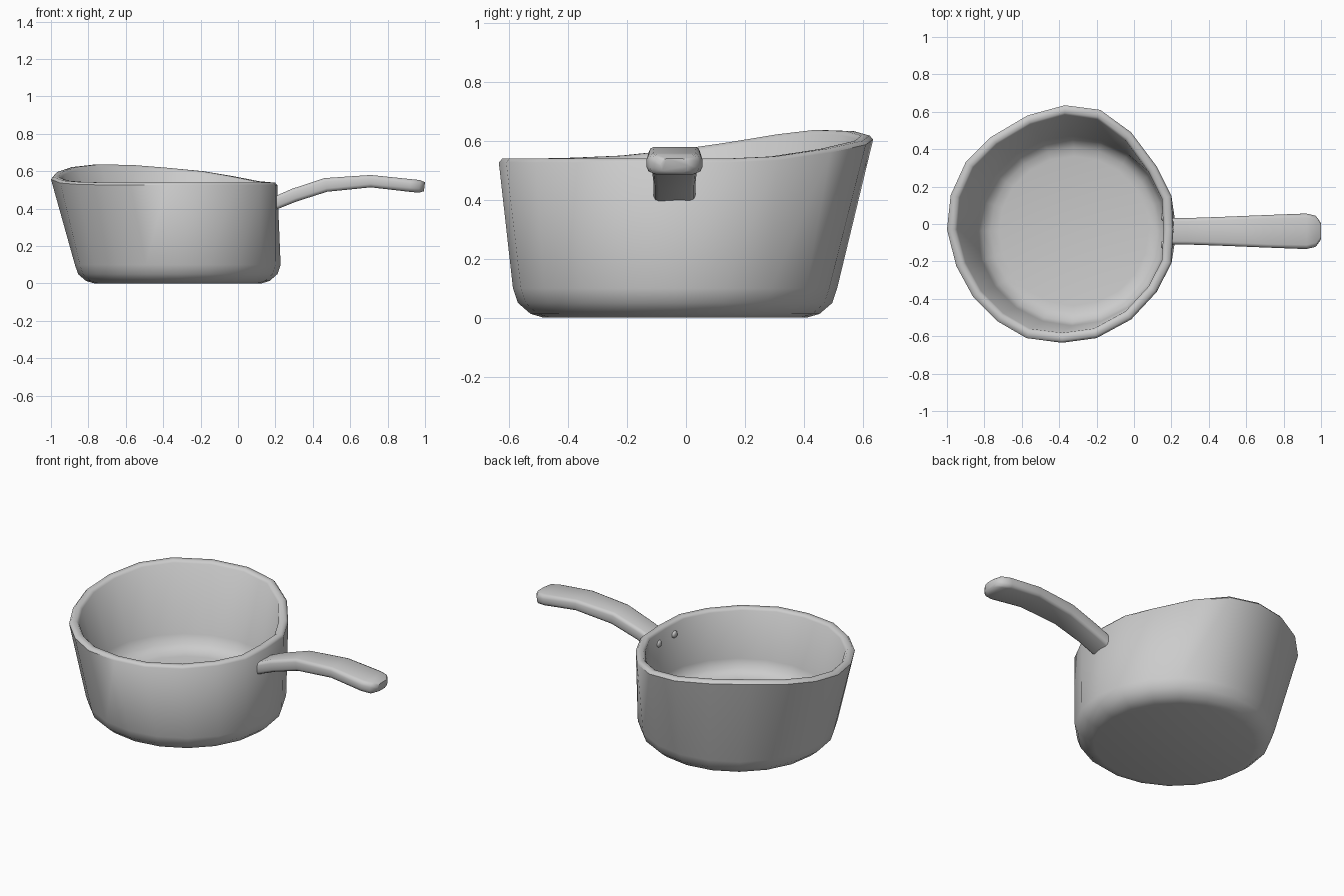
import bpy, bmesh, math
from mathutils import Vector

if "Cube" in bpy.data.objects:
    bpy.data.objects.remove(bpy.data.objects["Cube"])


def loft(name, rings, angle=50):
    """Skin a list of equal-length closed rings and cap both ends."""
    bm = bmesh.new()
    loops = [[bm.verts.new(p) for p in ring] for ring in rings]
    n = len(loops[0])
    for a, b in zip(loops, loops[1:]):
        for i in range(n):
            j = (i + 1) % n
            bm.faces.new((a[i], a[j], b[j], b[i]))
    bm.faces.new(loops[0])
    bm.faces.new(loops[-1])
    bmesh.ops.recalc_face_normals(bm, faces=bm.faces)
    mesh = bpy.data.meshes.new(name)
    bm.to_mesh(mesh)
    bm.free()
    obj = bpy.data.objects.new(name, mesh)
    bpy.context.collection.objects.link(obj)
    bpy.ops.object.select_all(action='DESELECT')
    obj.select_set(True)
    bpy.context.view_layer.objects.active = obj
    bpy.ops.object.shade_smooth_by_angle(angle=math.radians(angle))
    return obj


# Pan: round base, slightly uneven rim that rises into a pouring lip
SIDES = 20
CX, CY = -0.322, -0.037
rim = [Vector(p) for p in (
    (0.21, -0.03, .54), (0.20, 0.15, .54), (0.12, 0.31, .547), (-0.015, 0.49, .573),
    (-0.18, 0.61, .60), (-0.37, 0.635, .618), (-0.57, 0.58, .633), (-0.765, 0.465, .637),
    (-0.90, 0.33, .622), (-0.98, 0.155, .595), (-1.0, -0.03, .57), (-0.95, -0.225, .55),
    (-0.86, -0.39, .543), (-0.73, -0.52, .54), (-0.575, -0.61, .54), (-0.385, -0.635, .54),
    (-0.20, -0.61, .54), (-0.015, -0.51, .54), (0.12, -0.365, .54), (0.20, -0.21, .54))]


def circle(r, z, shift=0):
    return [(CX + shift + r * math.cos(i * math.tau / SIDES),
             CY + r * math.sin(i * math.tau / SIDES), z) for i in range(SIDES)]


def rim_ring(inset, drop):
    centre = Vector((CX - 0.05, CY + 0.02, 0))
    ring = []
    for p in rim:
        d = Vector((p.x - centre.x, p.y - centre.y, 0)).normalized()
        ring.append(p - d * inset - Vector((0, 0, drop)))
    return ring


loft("pan", [
    circle(.445, 0), circle(.49, 0.013), circle(.533, 0.05), circle(.55, 0.1),
    rim_ring(0, .013), rim_ring(.012, 0), rim_ring(.04, 0), rim_ring(.053, .013),
    circle(.507, .24, -.01), circle(.487, .19, -.006), circle(.445, .163), circle(.40, .155)])

# Handle: flat-sided bar swept along a gentle arch, widening to a rounded tip
stations = [  # x, z, half width, half height, tilt
    (0.195, .428, .071, .037, 0), (0.30, .472, .071, .036, 20),
    (0.47, .527, .077, .037, 10), (0.71, .547, .087, .033, 0),
    (0.92, .524, .095, .034, -6), (0.97, .519, .083, .034, -7), (0.997, .517, .048, .024, -7)]
rings = []
for x, z, w, h, tilt in stations:
    c = 0.018 if x < 0.9 else 0.022
    corner = [(w, h - c), (w - .3 * c, h - .3 * c), (w - c, h)]
    half = corner + [(-a, b) for a, b in reversed(corner)]
    section = half + [(-a, -b) for a, b in half]
    t = math.radians(tilt)
    rings.append([(x - b * math.sin(t), CY - .002 + a, z + b * math.cos(t)) for a, b in section])
loft("handle", rings)

# Rivets holding the handle, seen on the inner wall
for k, side in enumerate((-1, 1)):
    y = CY + side * 0.075
    profile = [(.022, .185), (.022, .153), (.014, .145)]
    loft(f"rivet_{k + 1}", [[(x, y + r * math.cos(i * math.tau / 10),
                             .463 + r * math.sin(i * math.tau / 10)) for i in range(10)]
                            for r, x in profile])
